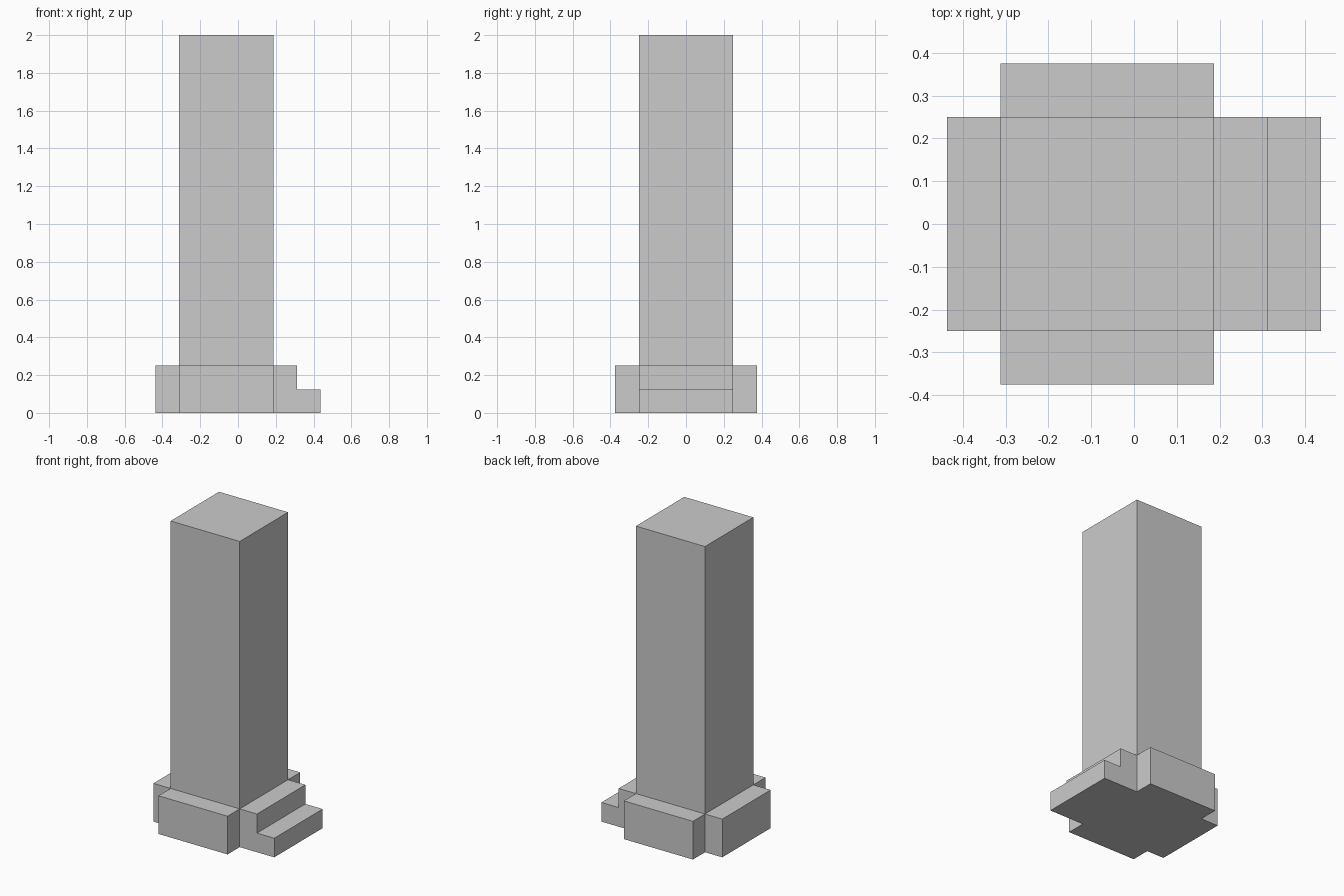
import bpy
import bmesh

if "Cube" in bpy.data.objects:
    bpy.data.objects.remove(bpy.data.objects["Cube"])


def prism(name, profile, y0, y1):
    """Extrude an (x, z) profile along y from y0 to y1."""
    bm = bmesh.new()
    face = bm.faces.new([bm.verts.new((x, y0, z)) for x, z in profile])
    ext = bmesh.ops.extrude_face_region(bm, geom=[face], use_keep_orig=True)
    verts = [g for g in ext["geom"] if isinstance(g, bmesh.types.BMVert)]
    bmesh.ops.translate(bm, verts=verts, vec=(0, y1 - y0, 0))
    bmesh.ops.recalc_face_normals(bm, faces=bm.faces[:])
    mesh = bpy.data.meshes.new(name)
    bm.to_mesh(mesh)
    bm.free()
    obj = bpy.data.objects.new(name, mesh)
    bpy.context.collection.objects.link(obj)
    return obj


def rect(x0, x1, height):
    return [(x0, 0), (x1, 0), (x1, height), (x0, height)]


LEFT, RIGHT = -0.3125, 0.1875   # column sides
HALF = 0.25                     # half the column depth
LEDGE = 0.125                   # ledge width and step height
BASE = 0.25                     # base height

# Tall square column
prism("column", rect(LEFT, RIGHT, 2.0), -HALF, HALF)

# Base ledges on the front, back and left
prism("front_ledge", rect(LEFT, RIGHT, BASE), -HALF - LEDGE, -HALF)
prism("back_ledge", rect(LEFT, RIGHT, BASE), HALF, HALF + LEDGE)
prism("left_ledge", rect(LEFT - LEDGE, LEFT, BASE), -HALF, HALF)

# Two steps on the right
steps = [(RIGHT, 0), (RIGHT + 2 * LEDGE, 0), (RIGHT + 2 * LEDGE, LEDGE),
         (RIGHT + LEDGE, LEDGE), (RIGHT + LEDGE, BASE), (RIGHT, BASE)]
prism("right_steps", steps, -HALF, HALF)
